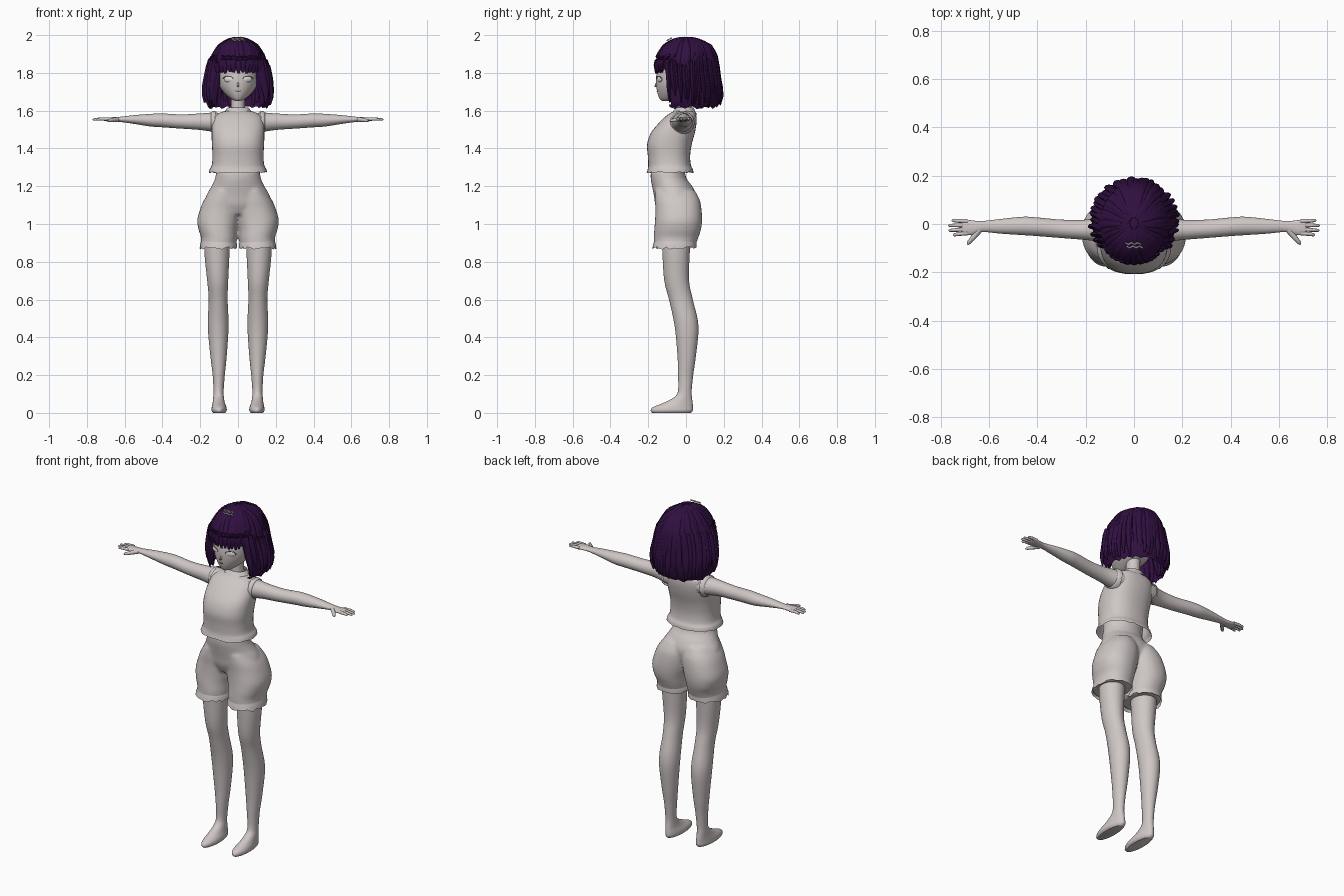
import bpy, bmesh, math, random
from mathutils import Vector, Matrix

random.seed(4)
cube = bpy.data.objects.get("Cube")
if cube:
    bpy.data.objects.remove(cube, do_unlink=True)


def material(name, rgb):
    m = bpy.data.materials.new(name)
    m.use_nodes = True
    m.diffuse_color = (*rgb, 1)
    bsdf = next(n for n in m.node_tree.nodes if n.type == 'BSDF_PRINCIPLED')
    bsdf.inputs["Base Color"].default_value = (*rgb, 1)
    bsdf.inputs["Roughness"].default_value = 0.7
    return m


GREY = material("warm_grey", (0.62, 0.57, 0.56))
PURPLE = material("dark_purple", (0.03, 0.005, 0.052))
PALE = material("pale_grey", (0.75, 0.72, 0.71))
DARK = material("lash_grey", (0.12, 0.1, 0.11))


def catmull(rows, sub):
    """Smoothly resample a list of equal-length tuples."""
    out = []
    for i in range(len(rows) - 1):
        quad = zip(rows[max(i - 1, 0)], rows[i], rows[i + 1], rows[min(i + 2, len(rows) - 1)])
        quad = list(quad)
        for s in range(sub):
            t = s / sub
            out.append([b + t * ((c - a) / 2 + t * (a - 2.5 * b + 2 * c - d / 2
                        + t * (1.5 * (b - c) + (d - a) / 2))) for a, b, c, d in quad])
    return out + [list(rows[-1])]


def skin(bm, rings, caps):
    n = len(rings[0])
    vs = [[bm.verts.new(p) for p in r] for r in rings]
    for a, b in zip(vs, vs[1:]):
        for j in range(n):
            bm.faces.new((a[j], a[(j + 1) % n], b[(j + 1) % n], b[j]))
    for cap, ring in zip(caps, (vs[0], vs[-1])):
        if cap:
            bm.faces.new(ring)


def loft(bm, rows, axis='z', n=36, power=2.0, caps=(1, 1), sub=4, jag=0, sign=1):
    """Rows are (position on axis, low a, high a, low b, high b)."""
    rings = []
    for k, (t, a0, a1, b0, b1) in enumerate(catmull(rows, sub)):
        ring = []
        for j in range(n):
            c, s = math.cos(j * math.tau / n), math.sin(j * math.tau / n)
            a = (a0 + a1) / 2 + (a1 - a0) / 2 * math.copysign(abs(c) ** (2 / power), c)
            b = (b0 + b1) / 2 + (b1 - b0) / 2 * math.copysign(abs(s) ** (2 / power), s)
            h = t + (random.uniform(-jag, jag) if k == 0 else 0)
            ring.append((sign * a, b, h) if axis == 'z' else (sign * h, a, b))
        rings.append(ring)
    skin(bm, rings, caps)


def tube(bm, pts, radii, n=8, flat=1.0):
    pts = [Vector(p) for p in pts]
    rings = []
    for i, p in enumerate(pts):
        d = (pts[min(i + 1, len(pts) - 1)] - pts[max(i - 1, 0)]).normalized()
        up = Vector((0, 0, 1)) if abs(d.z) < 0.95 else Vector((0, 1, 0))
        u = d.cross(up).normalized()
        w = d.cross(u)
        rings.append([p + radii[i] * (u * math.cos(j * math.tau / n)
                      + flat * w * math.sin(j * math.tau / n)) for j in range(n)])
    skin(bm, rings, (1, 1))


def finish(bm, name, mat, mirror=False, remesh=0, angle=50):
    bmesh.ops.recalc_face_normals(bm, faces=bm.faces)
    me = bpy.data.meshes.new(name)
    bm.to_mesh(me)
    bm.free()
    me.materials.append(mat)
    ob = bpy.data.objects.new(name, me)
    bpy.context.collection.objects.link(ob)
    bpy.ops.object.select_all(action='DESELECT')
    ob.select_set(True)
    bpy.context.view_layer.objects.active = ob
    bpy.ops.object.shade_smooth_by_angle(angle=math.radians(angle))
    if remesh:
        r = ob.modifiers.new("merge", 'REMESH')
        r.mode, r.voxel_size, r.use_smooth_shade = 'VOXEL', remesh, True
        s = ob.modifiers.new("soften", 'SMOOTH')
        s.factor, s.iterations = 0.5, 6
    if mirror:
        ob.modifiers.new("mirror", 'MIRROR')
    return ob


def part(name, rows, mat=GREY, mirror=False, **kw):
    bm = bmesh.new()
    loft(bm, rows, **kw)
    return finish(bm, name, mat, mirror)


def sym(rows):
    return [(z, -w, w, f, b) for z, w, f, b in rows]


# Legs with feet
part("legs", [(0, .068, .132, -.178, .025), (.012, .06, .14, -.187, .036), (.03, .061, .139, -.175, .037),
              (.055, .07, .134, -.115, .035), (.085, .075, .131, -.06, .031), (.12, .076, .13, -.042, .03),
              (.2, .07, .134, -.042, .038), (.3, .06, .146, -.045, .052), (.46, .05, .16, -.06, .066),
              (.6, .055, .155, -.09, .036), (.7, .052, .163, -.115, .016), (.85, .045, .178, -.125, .02),
              (1.0, .04, .18, -.13, .03)], mirror=True)

# Puffy shorts: two legs and a pelvis merged together
bm = bmesh.new()
for side in (1, -1):
    loft(bm, [(.88, .01, .196, -.172, .05), (.9, .008, .196, -.17, .055), (.93, .005, .196, -.17, .066),
              (.97, .002, .209, -.168, .079), (1.02, -.01, .216, -.164, .085), (1.08, -.02, .2, -.162, .082),
              (1.13, -.02, .178, -.165, .072), (1.18, 0, .14, -.165, .045)], sign=side, power=2.2)
loft(bm, sym([(1.05, .12, -.14, .03), (1.1, .168, -.162, .05), (1.15, .168, -.17, .055),
              (1.2, .14, -.18, .033), (1.24, .122, -.187, .003), (1.28, .115, -.187, -.005)]))
finish(bm, "shorts", GREY, remesh=.008)
part("shorts_hems", [(.872, .004, .203, -.178, .055), (.89, .005, .2, -.174, .055), (.91, .01, .195, -.168, .055)],
     mirror=True, caps=(0, 0), jag=.007, sub=2, power=2.2)

# Torso under the loose sleeveless top
part("waist", sym([(1.2, .12, -.175, .01), (1.28, .115, -.185, -.005), (1.4, .12, -.18, .015), (1.5, .1, -.13, .03)]))
part("top", sym([(1.272, .155, -.208, .04), (1.29, .15, -.203, .036), (1.312, .139, -.2, .026),
                 (1.36, .135, -.202, .022), (1.42, .138, -.206, .03), (1.48, .14, -.187, .046),
                 (1.53, .138, -.148, .055), (1.57, .125, -.108, .055), (1.592, .09, -.075, .046),
                 (1.6, .05, -.05, .03)]), caps=(0, 1), power=2.4, jag=.004)
part("collar", sym([(1.578, .082, -.085, .058), (1.592, .074, -.072, .05), (1.618, .055, -.05, .04)]),
     caps=(0, 0), jag=.01, n=28, sub=2)
part("armhole_trims", [(.118, -.085, .045, 1.475, 1.598), (.135, -.083, .04, 1.48, 1.597),
                       (.142, -.076, .034, 1.488, 1.59)], axis='x', mirror=True, caps=(0, 0), jag=.006, sub=2)

# Arms, hands and fingers
part("arms", [(.06, -.07, .04, 1.49, 1.58), (.12, -.075, .035, 1.487, 1.59), (.2, -.066, .018, 1.498, 1.585),
              (.3, -.058, .018, 1.505, 1.58), (.4, -.05, .027, 1.512, 1.585), (.46, -.046, .03, 1.516, 1.583),
              (.55, -.04, .021, 1.53, 1.576), (.63, -.033, .012, 1.541, 1.567), (.67, -.045, .015, 1.542, 1.565),
              (.705, -.046, .019, 1.545, 1.564), (.714, -.04, .012, 1.549, 1.56)], axis='x', n=24, mirror=True)
bm = bmesh.new()
for y, tip in ((.012, .755), (-.005, .77), (-.022, .768), (-.038, .75)):
    tube(bm, [(.69, y, 1.555), (.73, y * 1.1, 1.556), (tip - .005, y * 1.2, 1.553), (tip, y * 1.2, 1.552)],
         [.009, .008, .006, .002])
tube(bm, [(.64, -.025, 1.553), (.665, -.055, 1.55), (.685, -.078, 1.547), (.69, -.086, 1.546)],
     [.013, .011, .008, .002])
finish(bm, "fingers", GREY, mirror=True)

# Neck and head
part("neck", sym([(1.55, .06, -.06, .04), (1.6, .04, -.05, .032), (1.65, .036, -.048, .03), (1.74, .04, -.05, .04)]))
part("head", sym([(1.652, .012, -.125, -.085), (1.66, .034, -.138, -.04), (1.69, .07, -.15, .04),
                  (1.73, .098, -.157, .09), (1.78, .11, -.158, .12), (1.84, .113, -.146, .13),
                  (1.9, .1, -.115, .11), (1.95, .06, -.07, .07)]))

# Facial details
bm = bmesh.new()
tube(bm, [(0, -.15, 1.752), (0, -.16, 1.738), (0, -.164, 1.732), (0, -.152, 1.726)], [.003, .007, .006, .003])
finish(bm, "nose", GREY)
bm = bmesh.new()
eye = Matrix.Translation((.05, -.139, 1.767)) @ Matrix.Rotation(math.radians(24), 4, 'Z')
bmesh.ops.create_uvsphere(bm, u_segments=20, v_segments=12, radius=1,
                          matrix=eye @ Matrix.Diagonal((.028, .008, .016, 1)))
finish(bm, "eyes", PALE, mirror=True)
bm = bmesh.new()
arc = [eye @ Vector((.03 * math.cos(a), -.005, .016 * math.sin(a)))
       for a in (math.pi * i / 8 for i in range(9))]
tube(bm, arc, [.002] * 9, n=6)
finish(bm, "lashes", DARK, mirror=True)
bm = bmesh.new()
tube(bm, [(-.014, -.152, 1.705), (0, -.154, 1.702), (.014, -.152, 1.705)], [.001, .002, .001], n=6)
finish(bm, "mouth", DARK)

# Bobbed hair: an inner shell, open at the face, covered by tapered locks
HAIR = [(1.625, .165, -.15, .175), (1.66, .18, -.165, .19), (1.7, .184, -.17, .196), (1.75, .177, -.17, .19),
        (1.8, .166, -.171, .182), (1.85, .155, -.171, .176), (1.9, .136, -.157, .165),
        (1.95, .106, -.122, .138), (1.982, .06, -.07, .08), (1.997, .008, -.012, .015)]


def on_hair(z, a, k):
    for lo, hi in zip(HAIR, HAIR[1:]):
        if z <= hi[0]:
            break
    t = (z - lo[0]) / (hi[0] - lo[0])
    w, f, b = (p + t * (q - p) for p, q in zip(lo[1:], hi[1:]))
    return (k * w * math.cos(a), (f + b) / 2 + k * (b - f) / 2 * math.sin(a), z - .008)


bm = bmesh.new()
loft(bm, [(z - .008, -.95 * w, .95 * w, .95 * f, .95 * b) for z, w, f, b in HAIR],
     n=64, caps=(0, 1), jag=.01)
gone = [f for f in bm.faces if f.calc_center_median().y < -.085 and f.calc_center_median().z < 1.82]
bmesh.ops.delete(bm, geom=gone, context='FACES')
finish(bm, "hair_shell", PURPLE)


def lock(bm, a, end, k=.94, width=.021, flick=0.0):
    top, steps = 1.994, 12
    pts, radii = [], []
    for i in range(steps + 1):
        t = i / steps
        z = top - (top - end) * t ** 1.5
        pts.append(on_hair(z, a + .05 * math.sin(3 * t + a * 5), k + flick * max(0, t - .75) * 4))
        radii.append(width * min(1, .3 + 1.8 * t) * (1 if t < .8 else 1 - 4 * (t - .8)) + .002)
    tube(bm, pts, radii, flat=.6)


bm = bmesh.new()
COUNT = 44
for i in range(COUNT):
    a = math.tau * (i + random.uniform(-.25, .25)) / COUNT
    fringe = math.sin(a) < -.58
    end = random.uniform(1.803, 1.818) if fringe else random.uniform(1.628, 1.655)
    lock(bm, a, end, width=random.uniform(.017, .023), flick=0 if fringe else random.uniform(-.06, .07))
for a in (-.56, -.48, -.38):
    for angle in (a, math.pi - a):
        lock(bm, angle, 1.635, k=.84, width=.025)
finish(bm, "hair_locks", PURPLE, angle=60)

# Small zigzag hair clip above the fringe
bm = bmesh.new()
for row in (0, 1):
    pts = [(-.036 + .013 * i + .006 * row, -.078 - .014 * row - .007 * (i % 2),
            1.984 - .008 * row - .004 * (i % 2)) for i in range(6)]
    tube(bm, pts, [.004] * 6, n=6)
finish(bm, "hair_clip", PALE)
